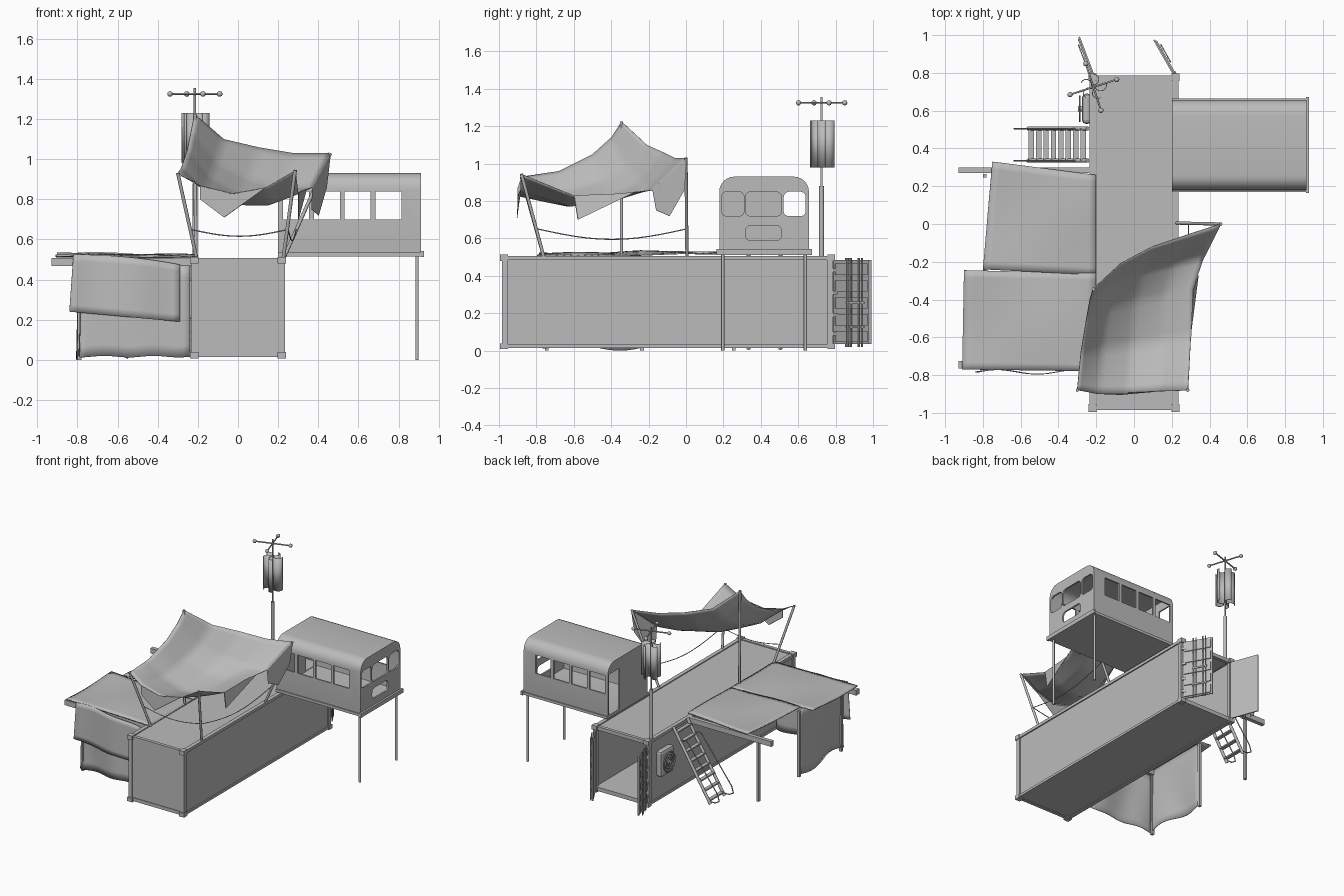
import bpy, bmesh, math
from math import sin, cos, pi, radians
from mathutils import Vector, Matrix

cube = bpy.data.objects.get("Cube")
if cube:
    bpy.data.objects.remove(cube, do_unlink=True)

grey = bpy.data.materials.new("plain_grey")
grey.use_nodes = True
grey.diffuse_color = (0.5, 0.5, 0.5, 1)
grey.node_tree.nodes["Principled BSDF"].inputs["Base Color"].default_value = (0.5, 0.5, 0.5, 1)


def finish(name, bm, smooth=False):
    bmesh.ops.recalc_face_normals(bm, faces=bm.faces)
    mesh = bpy.data.meshes.new(name)
    bm.to_mesh(mesh)
    bm.free()
    mesh.materials.append(grey)
    ob = bpy.data.objects.new(name, mesh)
    bpy.context.collection.objects.link(ob)
    if smooth:
        bpy.ops.object.select_all(action='DESELECT')
        ob.select_set(True)
        bpy.context.view_layer.objects.active = ob
        bpy.ops.object.shade_smooth_by_angle(angle=radians(40))
    return ob


def add_box(bm, x, y, z, matrix=Matrix()):
    """Add a box spanning three (low, high) ranges."""
    mid = Vector([(r[0] + r[1]) / 2 for r in (x, y, z)])
    size = Matrix.Diagonal([r[1] - r[0] for r in (x, y, z)] + [1])
    bmesh.ops.create_cube(bm, size=1, matrix=matrix @ Matrix.Translation(mid) @ size)


def boxes(name, spans, matrix=Matrix()):
    bm = bmesh.new()
    for s in spans:
        add_box(bm, *s, matrix)
    return finish(name, bm)


def add_rod(bm, a, b, r, r2=None, sides=10):
    a, b = Vector(a), Vector(b)
    d = b - a
    m = Matrix.Translation((a + b) / 2) @ d.to_track_quat('Z', 'Y').to_matrix().to_4x4()
    bmesh.ops.create_cone(bm, cap_ends=True, segments=sides, radius1=r,
                          radius2=r if r2 is None else r2, depth=d.length, matrix=m)


def rods(name, pairs, r, sides=10):
    bm = bmesh.new()
    for a, b in pairs:
        add_rod(bm, a, b, r, sides=sides)
    return finish(name, bm, True)


def sheet(name, fn, nu, nv, thick=0.004):
    """Cloth or panel from a parametric surface."""
    bm = bmesh.new()
    g = [[bm.verts.new(fn(i / nu, j / nv)) for i in range(nu + 1)] for j in range(nv + 1)]
    for j in range(nv):
        for i in range(nu):
            bm.faces.new((g[j][i], g[j][i + 1], g[j + 1][i + 1], g[j + 1][i]))
    ob = finish(name, bm, True)
    ob.modifiers.new("thickness", 'SOLIDIFY').thickness = thick
    return ob


def polygon_prism(name, pts, offset):
    bm = bmesh.new()
    f = bm.faces.new([bm.verts.new(p) for p in pts])
    ext = bmesh.ops.extrude_face_region(bm, geom=[f])
    bmesh.ops.translate(bm, vec=offset, verts=[v for v in ext["geom"] if isinstance(v, bmesh.types.BMVert)])
    return finish(name, bm)


def along(pts, t):
    k = min(int(t * (len(pts) - 1)), len(pts) - 2)
    return Vector(pts[k]).lerp(Vector(pts[k + 1]), t * (len(pts) - 1) - k)


# Container: open at the back end
X, Y0, Y1, H = 0.235, -0.99, 0.79, 0.51
boxes("container_floor", [((-.22, .22), (-.98, .785), (.02, .045))])
boxes("container_roof", [((-.22, .22), (-.98, .78), (.488, .5))])
boxes("container_front_wall", [((-.22, .22), (-.98, -.968), (.03, .49))])
for side, s in (("left", 1), ("right", -1)):
    xr = tuple(sorted((s * .214, s * .226)))
    xo = tuple(sorted((s * .205, s * X)))
    boxes(side + "_wall", [(xr, (-.97, .78), (.03, .49))])
    boxes(side + "_rails", [(xo, (Y0 + .01, Y1 - .01), z) for z in ((.015, .033), (.485, .507))])
    boxes(side + "_posts", [(xo, y, (.02, .5)) for y in ((-.985, -.955), (.755, .785))])
    boxes(side + "_corner_castings", [(tuple(sorted((s * .198, s * .24))), y, z)
          for y in ((Y0 - .005, -.952), (.757, .797)) for z in ((.008, .038), (.48, .513))])
boxes("end_rails", [((-.21, .21), y, z) for y in ((-.985, -.96), (.76, .785)) for z in ((.015, .04), (.48, .507))])

# Doors with ribs, locking bars and hinges
for side, hinge, tip, s in (("left", (.215, .787), (.108, .975), -1), ("right", (-.215, .787), (-.292, .99), 1)):
    d = Vector(tip) - Vector(hinge)
    L = d.length
    m = Matrix.Translation((*hinge, 0)) @ Matrix.Rotation(math.atan2(d.y, d.x), 4, 'Z')
    o = lambda a, b: tuple(sorted((s * a, s * b)))
    boxes(side + "_door", [((0, L), o(-.006, .003), (.035, .485))], m)
    boxes(side + "_door_ribs", [((.01, L - .01), o(.002, .01), (z, z + .06)) for z in (.045, .135, .225, .315, .405)], m)
    boxes(side + "_door_hinges", [((-.008, .02), o(0, .014), (z, z + .02)) for z in (.08, .18, .3, .42)], m)
    rods(side + "_lock_bars", [(m @ Vector((x, s * .016, .02)), m @ Vector((x, s * .016, .495)))
                               for x in (.08, .1, .15, .17)], .005)
    boxes(side + "_lock_handles", [((.07, .18), o(.014, .02), (z, z + .012)) for z in (.12, .25)], m)


# Cabin: rounded shell with cut windows
def rounded(y0, y1, z0, z1, r_low, r_top):
    pts = []
    for cy, cz, r, start in ((y1 - r_low, z0 + r_low, r_low, -90), (y1 - r_top, z1 - r_top, r_top, 0),
                             (y0 + r_top, z1 - r_top, r_top, 90), (y0 + r_low, z0 + r_low, r_low, 180)):
        pts += [(cy + r * cos(radians(start + k * 15)), cz + r * sin(radians(start + k * 15))) for k in range(7)]
    return pts


def cabin_prism(name, x0, x1, outline):
    return polygon_prism(name, [(x0, y, z) for y, z in outline], (x1 - x0, 0, 0))


cabin = cabin_prism("cabin_shell", .2, .912, rounded(.178, .657, .53, .93, .001, .08))
cutters = [cabin_prism("cutter_room", .21, .9, rounded(.19, .645, .538, .918, .001, .07))]
for y0, y1, z0, z1 in ((.19, .31, .72, .85), (.318, .51, .72, .85), (.522, .64, .72, .85), (.318, .51, .59, .67)):
    cutters.append(cabin_prism("cutter_end_window", .88, .95, rounded(y0, y1, z0, z1, .025, .03)))
cutters.append(boxes("cutter_side_windows", [((x, x + .13), (.1, .75), (.7, .84)) for x in (.225, .378, .531, .684)]))
cutters.append(boxes("cutter_doorway", [((.15, .22), (.52, .643), (.54, .85))]))
bpy.context.view_layer.objects.active = cabin
for c in cutters:
    c.hide_render = True
    mod = cabin.modifiers.new("cut", 'BOOLEAN')
    mod.operation, mod.object, mod.solver = 'DIFFERENCE', c, 'EXACT'
    bpy.ops.object.modifier_apply(modifier=mod.name)
    bpy.data.objects.remove(c, do_unlink=True)
bpy.ops.object.select_all(action='DESELECT')
cabin.select_set(True)
bpy.ops.object.shade_smooth_by_angle(angle=radians(30))
boxes("cabin_floor", [((.2, .915), (.17, .665), (.515, .535)), ((.91, .927), (.163, .673), (.512, .542))])
rods("cabin_legs", [((.892, y, 0), (.892, y, .52)) for y in (.197, .638)], .009)

# Wind turbine and wind gauge
mx, my = -.215, .725
rods("mast_base", [((mx, my, .5), (mx, my, .88))], .013)
rods("mast", [((mx, my, .88), (mx, my, 1.355))], .006)


def blade(a):
    c, r = Vector((.04 * cos(a), .04 * sin(a))), .03
    return lambda u, v: (mx + c.x + r * cos(a + pi + u * pi), my + c.y + r * sin(a + pi + u * pi), .98 + .25 * v)


for k in range(5):
    sheet("turbine_blade", blade(k * pi * .4 + .3), 10, 1)
arms = [(mx + .13 * cos(a), my + .13 * sin(a), 1.325) for a in (radians(18 + 90 * k) for k in range(4))]
rods("gauge_arms", [((mx, my, 1.325), p) for p in arms], .005)
bm = bmesh.new()
for p in arms:
    bmesh.ops.create_uvsphere(bm, u_segments=12, v_segments=8, radius=.014, matrix=Matrix.Translation(p))
finish("gauge_cups", bm, True)

# Wall fan
fan = boxes("fan_housing", [((-.275, -.225), (.53, .69), (.2, .4))])
bev = fan.modifiers.new("bevel", 'BEVEL')
bev.width, bev.segments = .02, 2
bm = bmesh.new()
for r in (.066, .046, .026):
    ring = [Vector((-.288, .61 + r * cos(k * pi / 10), .3 + r * 1.1 * sin(k * pi / 10))) for k in range(20)]
    for k in range(20):
        add_rod(bm, ring[k - 1], ring[k], .005, sides=6)
add_rod(bm, (-.27, .61, .3), (-.296, .61, .3), .015)
finish("fan_guard", bm, True)

# Ladder with side handrails
top, foot = Vector((-.245, 0, .52)), Vector((-.56, 0, .01))
side_y = (.335, .505)
rods("ladder_rails", [(top + Vector((0, y, 0)), foot + Vector((0, y, 0))) for y in side_y], .011)
steps = [top.lerp(foot, (k + .6) / 8) for k in range(8)]
boxes("ladder_steps", [((p.x - .014, p.x + .014), side_y, (p.z - .005, p.z + .005)) for p in steps])
for y in side_y:
    path = [(-.3, y, .43), (-.36, y, .44), (-.62, y, .1), (-.635, y, .05), (-.6, y, .03), (-.55, y, .03)]
    rods("ladder_handrail", list(zip(path, path[1:])), .004, 8)

# Side awning: beams, posts and two roof sheets
boxes("awning_beams", [((-.93, -.22), y, (.468, .507)) for y in ((.27, .3), (-.765, -.725))])
boxes("awning_posts", [((-.8, -.78), (y - .01, y + .01), (0, .5)) for y in (.255, -.235, -.745)])


def awning(corners, phase):
    a, b, c, d = map(Vector, corners)

    def fn(u, v):
        p = a.lerp(b, u).lerp(d.lerp(c, u), v)
        p.z += .008 * sin(5 * u + phase) * cos(4 * v + phase)
        return p
    return fn


sheet("rear_awning_sheet", awning(((-.8, -.24, .532), (-.2, -.27, .52), (-.2, .26, .52), (-.75, .33, .535)), .5), 14, 14, .008)
sheet("front_awning_sheet", awning(((-.91, -.77, .525), (-.2, -.78, .515), (-.2, -.26, .515), (-.9, -.245, .53)), 1.6), 14, 14, .008)

# Hanging cloth walls
sheet("front_curtain_upper", lambda u, v: (-.82 + .53 * u - .02 * (1 - v) * (1 - u), -.785 + .012 * sin(8 * u),
      (.24 - .05 * u) * (1 - v) + (.525 - .05 * u * u) * v), 16, 8)
sheet("front_curtain_lower", lambda u, v: (-.79 + .55 * u, -.758 + .01 * sin(9 * u + 2 * v),
      (.012 + .008 * sin(7 * u) ** 2) * (1 - v) + .47 * v), 16, 8)
sheet("side_curtain", lambda u, v: (-.795 + .012 * sin(7 * u + 2 * v) * (1 - v), -.77 + .53 * u,
      (.02 + .02 * sin(6 * u)) * (1 - v) + .51 * v), 14, 8)

# Roof canopy: cloth stretched between four poles
A, B, C, D = (-.3, -.88, .93), (.285, -.88, .945), (.46, 0, 1.03), (-.215, -.345, 1.225)
front = [A, (-.19, -.9, .87), (-.03, -.9, .83), (.14, -.885, .86), B]
back = [D, (-.07, -.21, 1.1), (.1, -.12, 1.06), (.28, -.06, 1.03), C]
right = [A, (-.28, -.68, .96), (-.25, -.5, 1.05), (-.232, -.4, 1.14), D]
left = [B, (.3, -.6, .83), (.31, -.35, .84), (.37, -.18, .86), C]


def canopy(u, v):
    edges = along(front, u) * (1 - v) + along(back, u) * v + along(right, v) * (1 - u) + along(left, v) * u
    p = edges - Vector(A).lerp(Vector(B), u).lerp(Vector(D).lerp(Vector(C), u), v)
    p.z -= .03 * sin(pi * u) * sin(pi * v)
    return p


sheet("canopy", canopy, 24, 24)
flaps = [[(-.19, -.9, .87), (-.19, -.9, .8), (-.07, -.905, .71), (.14, -.885, .86), (-.03, -.9, .83)],
         [(.3, -.6, .83), (.3, -.58, .7), (.34, -.27, .85), (.31, -.35, .84)],
         [(.37, -.18, .86), (.365, -.16, .75), (.4, -.09, .72), (.44, -.01, .86), C]]
for f in flaps:
    polygon_prism("canopy_flap", f, (.003, .003, 0))
rods("canopy_poles", [((-.205, -.76, .5), A), ((.225, -.76, .5), B), ((.225, .005, .5), C),
                      ((-.21, -.345, .5), D)], .009)

# Sagging ropes
for a, b in (((-.235, -.79, .65), (.25, -.79, .65)), ((.25, -.79, .65), (.29, 0, .65))):
    pts = []
    for k in range(13):
        p = Vector(a).lerp(Vector(b), k / 12)
        p.z -= .07 * (Vector(a) - Vector(b)).length * sin(pi * k / 12)
        pts.append(p)
    rods("rope", list(zip(pts, pts[1:])), .003, 6)
